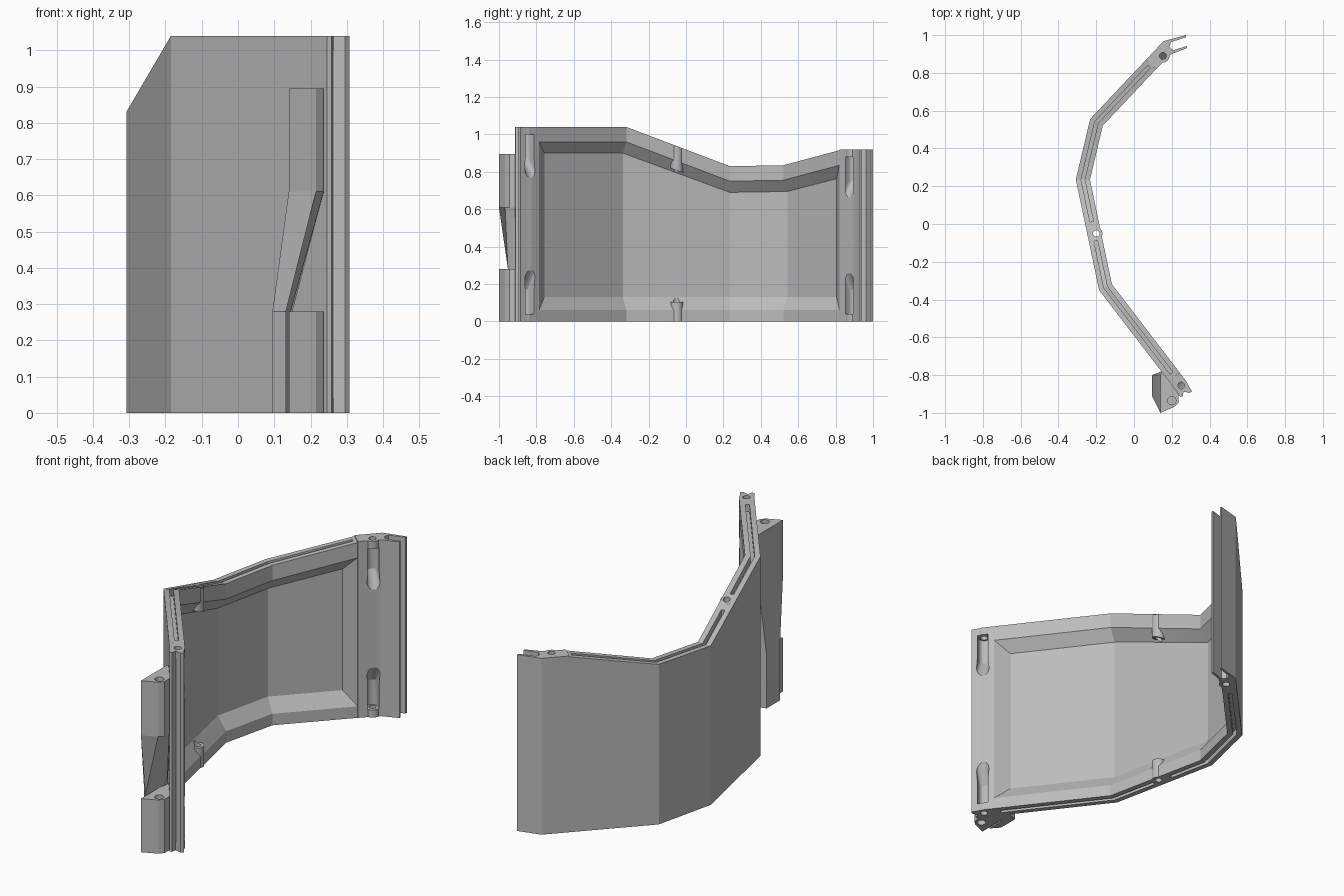
import bpy, bmesh, math
from mathutils import Vector

if "Cube" in bpy.data.objects:
    bpy.data.objects.remove(bpy.data.objects["Cube"])

GREY = (0.5, 0.5, 0.5, 1)
mat = bpy.data.materials.new("plain grey")
mat.use_nodes = True
mat.diffuse_color = GREY
mat.node_tree.nodes["Principled BSDF"].inputs["Base Color"].default_value = GREY


def loft(name, rings, split=None):
    """Closed solid through rings of equal point count; split gives quad diagonals."""
    bm = bmesh.new()
    vs = [[bm.verts.new(p) for p in ring] for ring in rings]
    n = len(vs[0])
    for i in range(len(vs) - 1):
        for j in range(n):
            k = (j + 1) % n
            a, b, c, d = vs[i][j], vs[i][k], vs[i + 1][k], vs[i + 1][j]
            diagonal = (split or {}).get((i, j))
            if diagonal is None:
                bm.faces.new((a, b, c, d))
            elif diagonal == "ac":
                bm.faces.new((a, b, c))
                bm.faces.new((a, c, d))
            else:
                bm.faces.new((a, b, d))
                bm.faces.new((b, c, d))
    bm.faces.new(vs[0])
    bm.faces.new(vs[-1])
    bmesh.ops.recalc_face_normals(bm, faces=bm.faces)
    mesh = bpy.data.meshes.new(name)
    bm.to_mesh(mesh)
    bm.free()
    obj = bpy.data.objects.new(name, mesh)
    bpy.context.collection.objects.link(obj)
    mesh.materials.append(mat)
    return obj


def prism(name, outline, z0, z1):
    return loft(name, [[(x, y, z) for x, y in outline] for z in (z0, z1)])


def cylinder(name, centre, r, z0, z1, slope0=0, slope1=0):
    """Upright cylinder whose ends may slope along y."""
    arc = [math.tau * i / 24 for i in range(24)]
    return loft(name, [[(centre[0] + r * math.cos(a), centre[1] + r * math.sin(a),
                         z + k * r * math.sin(a)) for a in arc]
                       for z, k in ((z0, slope0), (z1, slope1))])


def cut(obj, cutters):
    for c in cutters:
        c.hide_render = True
        mod = obj.modifiers.new("cut", "BOOLEAN")
        mod.operation = "DIFFERENCE"
        mod.solver = "EXACT"
        mod.object = c
    bpy.context.view_layer.update()
    graph = bpy.context.evaluated_depsgraph_get()
    mesh = bpy.data.meshes.new_from_object(obj.evaluated_get(graph))
    obj.modifiers.clear()
    obj.data = mesh
    for c in cutters:
        bpy.data.objects.remove(c)


# Bent path of the outer face, with the wall height at every corner
THICK = 0.073
path = [Vector(p) for p in ((0.184, -0.831), (-0.185, -0.35), (-0.308, 0.235),
                            (-0.232, 0.556), (0.064, 0.87))]
heights = [1.04, 1.04, 0.83, 0.835, 0.915]
dirs = [(b - a).normalized() for a, b in zip(path, path[1:])]
normals = [Vector((d.y, -d.x)) for d in dirs]
miters = [normals[0] * THICK]
for a, b in zip(normals, normals[1:]):
    miters.append((a + b) * THICK / (1 + a.dot(b)))
miters.append(normals[-1] * THICK)


def station(i, t=0):
    if i == len(path) - 1:
        return path[i], miters[i], heights[i]
    return (path[i].lerp(path[i + 1], t), miters[i].lerp(miters[i + 1], t),
            heights[i] + (heights[i + 1] - heights[i]) * t)


# Wall with a thick rim and a chamfered inner recess
stations = [station(0), station(0, 0.12), station(1), station(2),
            station(3), station(3, 0.85), station(4)]
rings = []
last = len(stations) - 1
for i, (p, m, h) in enumerate(stations):
    deep = 1 if i in (0, last) else 0.38
    inner = p + m
    floor = p + m * deep
    rings.append([(*p, 0), (*p, h), (*inner, h), (*inner, h - 0.08),
                  (*floor, h - 0.14), (*floor, 0.13), (*inner, 0.06), (*inner, 0)])
wall = loft("wall_panel", rings, {(0, 3): "ac", (0, 5): "bd",
                                  (last - 1, 3): "bd", (last - 1, 5): "ac"})

# Grooves along the top and bottom rims
cutters = []
for run in (((0, 0.04), (1, 0), (1, 0.43)), ((1, 0.61), (2, 0), (3, 0), (3, 0.96))):
    for top in (True, False):
        groove = []
        for s in run:
            p, m, h = station(*s)
            a, b = p + m * 0.37, p + m * 0.63
            z0, z1 = (h - 0.035, h + 0.1) if top else (-0.1, 0.035)
            groove.append([(*a, z0), (*b, z0), (*b, z1), (*a, z1)])
        cutters.append(loft("groove_cutter", groove))

# Middle pin bosses and their through hole
MID = (-0.2, -0.05)
mid_h = station(1, 0.51)[2]
slope = (heights[2] - heights[1]) / (path[2].y - path[1].y)
cutters.append(cylinder("hole_cutter", MID, 0.017, -0.1, 1.2))
cut(wall, cutters)
for name, z0, z1, k in (("lower_middle_boss", 0, 0.105, 0),
                        ("upper_middle_boss", mid_h - 0.125, mid_h, slope)):
    boss = cylinder(name, MID, 0.033, z0, z1, k, k)
    cut(boss, [cylinder("hole_cutter", MID, 0.017, -0.1, 1.2)])


def pin_channel(centre, u, n, flip):
    """Open half-round channel that ramps out to the inner face."""
    r = 0.0275
    arc = [math.pi + math.pi * i / 10 for i in range(11)]
    shape = [(r * math.cos(a), r * math.sin(a)) for a in arc] + [(r, 0.12), (-r, 0.12)]
    levels = []
    for z, shift, wide in ((0.04, 0, 1), (0.17, 0, 1), (0.28, 0.065, 1.3)):
        pts = [Vector(centre) + u * (a * wide) + n * (b + shift) for a, b in shape]
        levels.append([(*p, flip - z if flip else z) for p in pts])
    return loft("channel_cutter", levels)


# End posts: tongue at the front, two-pronged slot at the back
front_tongue = [(0.184, -0.831), (0.225, -0.885), (0.245, -0.915), (0.258, -0.912),
                (0.262, -0.887), (0.295, -0.895), (0.307, -0.885), (0.285, -0.85),
                (0.272, -0.826), (0.242, -0.787)]
back_fork = [(0.064, 0.87), (0.156, 0.968), (0.275, 1.0), (0.275, 0.988),
             (0.195, 0.963), (0.188, 0.937), (0.208, 0.92), (0.28, 0.942),
             (0.28, 0.931), (0.2, 0.9), (0.185, 0.888), (0.118, 0.82)]
for name, outline, hole, h, u, n in (
        ("front_tongue", front_tongue, (0.25, -0.855), 1.04, dirs[0], normals[0]),
        ("back_fork", back_fork, (0.153, 0.89), 0.92, dirs[-1], normals[-1])):
    post = prism(name, outline, 0, h)
    cut(post, [pin_channel(hole, u, n, 0), pin_channel(hole, u, n, h)])
    cut(post, [cylinder("hole_cutter", hole, 0.018, -0.1, 0.1),
               cylinder("hole_cutter", hole, 0.018, h - 0.1, h + 0.1)])
    for side, z0 in (("lower", 0), ("upper", h - 0.04)):
        boss = cylinder(name + "_" + side + "_boss", hole, 0.035, z0, z0 + 0.04)
        cut(boss, [cylinder("hole_cutter", hole, 0.018, -0.1, 1.2)])

# Hinge knuckles on the outer front corner
knuckle = [(0.14, -0.8), (0.145, -0.78), (0.205, -0.858), (0.237, -0.905),
           (0.236, -0.945), (0.215, -0.967), (0.14, -1.0)]
PIN = (0.2, -0.935)
for name, z0, z1 in (("lower_knuckle", 0, 0.28), ("upper_knuckle", 0.61, 0.895)):
    block = prism(name, knuckle, z0, z1)
    cut(block, [cylinder("pin_cutter", PIN, 0.022, -0.1, 1.2)])

# Twisted support under the upper knuckle
foot = [(0.095, -0.8), (0.145, -0.785), (0.15, -0.8), (0.145, -0.83),
        (0.132, -0.87), (0.132, -0.952), (0.095, -0.91)]
loft("knuckle_support", [[(x, y, z) for x, y in shape]
                         for shape, z in ((foot, 0), (foot, 0.28), (knuckle, 0.61))])

# Smooth the round parts, keep the folds crisp
bpy.ops.object.select_all(action="DESELECT")
for obj in bpy.context.collection.objects:
    if obj.type == "MESH" and mat.name in obj.data.materials:
        obj.select_set(True)
        bpy.context.view_layer.objects.active = obj
bpy.ops.object.shade_smooth_by_angle(angle=math.radians(20))
